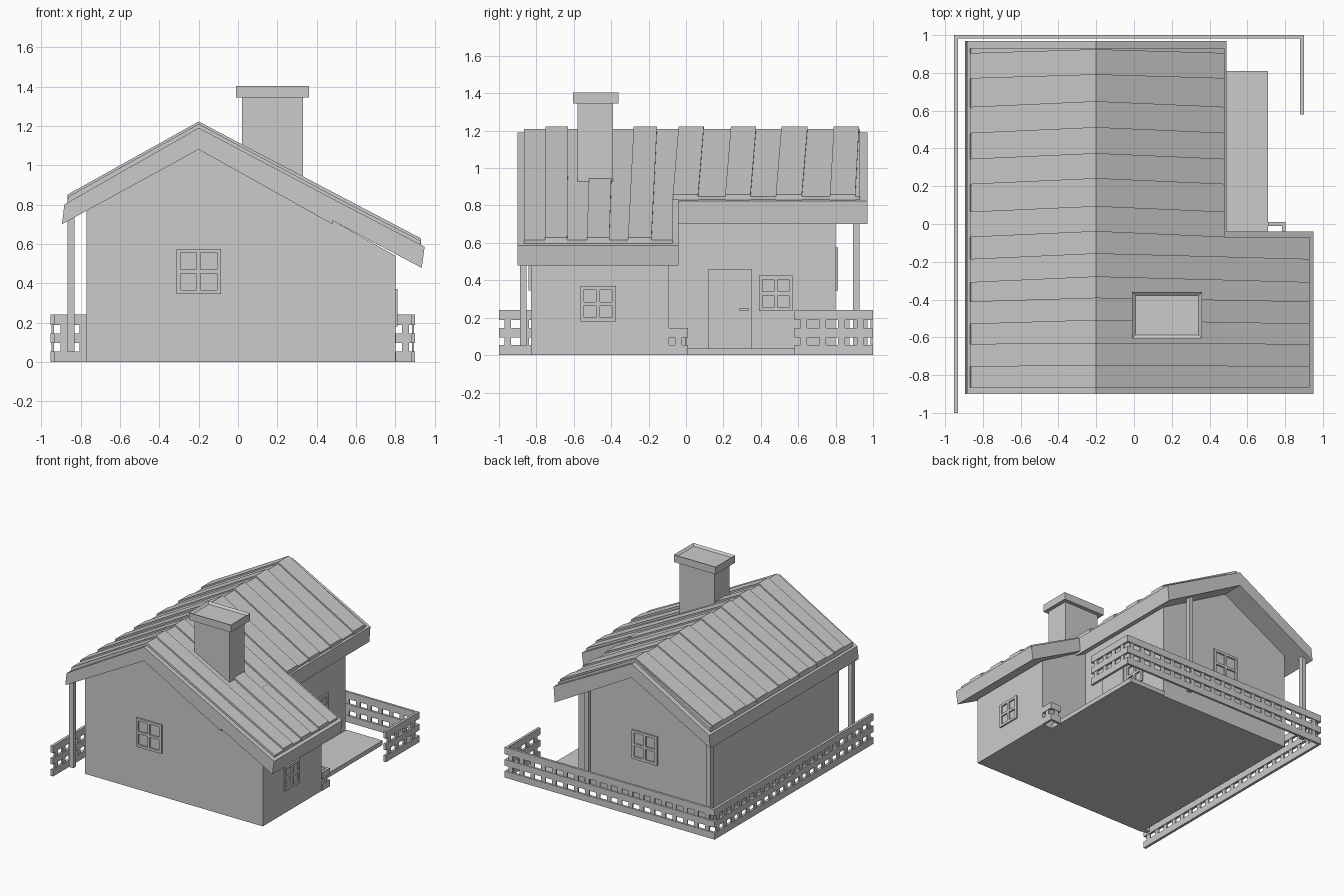
import bpy, bmesh

if "Cube" in bpy.data.objects:
    bpy.data.objects.remove(bpy.data.objects["Cube"])


def finish(name, bm):
    bmesh.ops.recalc_face_normals(bm, faces=bm.faces)
    me = bpy.data.meshes.new(name)
    bm.to_mesh(me)
    bm.free()
    ob = bpy.data.objects.new(name, me)
    bpy.context.collection.objects.link(ob)
    return ob


def add_box(bm, x0, x1, y0, y1, z0, z1):
    """Box given by its limits."""
    vs = bmesh.ops.create_cube(bm, size=1)["verts"]
    for v in vs:
        v.co.x = x1 if v.co.x > 0 else x0
        v.co.y = y1 if v.co.y > 0 else y0
        v.co.z = z1 if v.co.z > 0 else z0


def boxes(name, *lims):
    bm = bmesh.new()
    for l in lims:
        add_box(bm, *l)
    return finish(name, bm)


def loft(bm, a, b):
    """Closed solid between two matching polygons."""
    va = [bm.verts.new(p) for p in a]
    vb = [bm.verts.new(p) for p in b]
    n = len(va)
    bm.faces.new(va)
    bm.faces.new(vb[::-1])
    for i in range(n):
        bm.faces.new((va[i], vb[i], vb[(i + 1) % n], va[(i + 1) % n]))


def prism(name, profile, y0, y1):
    """Extrude an x-z profile along y."""
    bm = bmesh.new()
    loft(bm, [(x, y0, z) for x, z in profile], [(x, y1, z) for x, z in profile])
    return finish(name, bm)


# Walls
prism("main_walls", [(-.77, 0), (.39, 0), (.39, .77), (-.2, 1.085), (-.77, .775)], -.83, .80)
prism("wing_walls", [(.39, 0), (.80, 0), (.80, .54), (.39, .77)], -.83, -.09)

# Roof slabs
prism("main_roof", [(-.2, 1.19), (-.883, .80), (-.895, .70), (-.2, 1.08), (.48, .70), (.49, .825)], -.9, .97)
prism("wing_roof", [(.47, .836), (.949, .585), (.934, .478), (.47, .724)], -.9, -.04)

# Roof covering sheets, inset from the slab edges
prism("main_roof_sheet", [(-.2, 1.21), (-.863, .84), (-.87, .80), (-.2, 1.15), (.472, .80), (.478, .848)], -.865, .93)
prism("wing_roof_sheet", [(.46, .857), (.93, .615), (.925, .585), (.46, .81)], -.865, -.07)

# Raised, slightly slanting roof boards on both slopes
bm = bmesh.new()


def add_board(y0, y1, x_eave, z_eave, shift):
    def rect(x, z, s):
        return [(x, y0 + s, z - .03), (x, y1 + s, z - .03), (x, y1 + s, z), (x, y0 + s, z)]
    loft(bm, rect(-.2, 1.222, 0), rect(x_eave, z_eave, shift))


for y0, y1, shift in [(-.75, -.63, -.005), (-.51, -.39, -.02), (-.28, -.155, -.03),
                      (-.04, .095, -.03), (.24, .375, -.03), (.51, .65, -.03), (.79, .925, -.02)]:
    add_board(y0, y1, -.868, .85, shift)
    if y0 < -.1:
        add_board(y0, y1, .93, .628, shift)
    else:
        add_board(y0, y1, .48, .86, shift)
finish("roof_boards", bm)

# Chimney with a shallow sunken top
boxes("chimney_stack", (.02, .33, -.58, -.39, .85, 1.35))
cap = boxes("chimney_cap", (-.01, .36, -.605, -.36, 1.345, 1.403))
bm = bmesh.new()
bm.from_mesh(cap.data)
bm.normal_update()
top = [f for f in bm.faces if f.normal.z > .9]
bmesh.ops.inset_region(bm, faces=top, thickness=.025)
bmesh.ops.translate(bm, verts=top[0].verts, vec=(0, 0, -.015))
bm.to_mesh(cap.data)
bm.free()

# Porch deck
boxes("porch_deck", (.39, .71, -.09, .81, 0, .035))


# Windows: frame with a cross of glazing bars
def window(name, axis, face, side, u, z, w, h):
    t = .02
    d0, d1 = sorted((face - side * .01, face + side * .012))
    bars = [(u - w / 2, u - w / 2 + t, z - h / 2, z + h / 2),
            (u + w / 2 - t, u + w / 2, z - h / 2, z + h / 2),
            (u - t / 2, u + t / 2, z - h / 2 + t, z + h / 2 - t)]
    for zz in (z - h / 2 + t / 2, z, z + h / 2 - t / 2):
        bars.append((u - w / 2 + t, u + w / 2 - t, zz - t / 2, zz + t / 2))
    if axis == "y":
        boxes(name, *[(a, b, d0, d1, c, d) for a, b, c, d in bars])
    else:
        boxes(name, *[(d0, d1, a, b, c, d) for a, b, c, d in bars])


window("front_window", "y", -.83, -1, -.2, .46, .225, .23)
window("back_window", "y", .80, 1, -.2, .46, .225, .23)
window("wing_window", "x", .80, 1, -.47, .275, .19, .19)
window("porch_window", "x", .39, 1, .48, .33, .18, .19)

# Door and handle
boxes("door", (.38, .40, .12, .35, .035, .46))
boxes("door_handle", (.40, .415, .285, .335, .235, .248))

# Roof posts
for name, x, y, z in [("left_front_post", -.85, -.87, .74), ("left_back_post", -.85, .91, .74),
                      ("porch_post", .23, .91, .88)]:
    boxes(name, (x - .018, x + .018, y - .018, y + .018, .05, z))

# Fence: long rails with small spacer blocks between them
RAILS = [(0, .053), (.095, .145), (.187, .242)]


def fence(name, x0, x1, y0, y1, rails=RAILS):
    parts = [(x0, x1, y0, y1, a, b) for a, b in rails]
    along_x = x1 - x0 > y1 - y0
    lo, hi = (x0, x1) if along_x else (y0, y1)
    n = max(1, round((hi - lo) / .095))
    e = .004
    for (_, a), (b, _) in zip(rails, rails[1:]):
        for i in range(n):
            c = lo + (i + .5) * (hi - lo) / n
            if along_x:
                parts.append((c - .018, c + .018, y0 + e, y1 - e, a, b))
            else:
                parts.append((x0 + e, x1 - e, c - .018, c + .018, a, b))
    boxes(name, *parts)


fence("left_fence", -.953, -.932, -1, 1)
fence("back_fence", -.932, .90, .982, 1)
fence("right_fence", .88, .90, .58, .982)
fence("corner_fence_side", .783, .803, -.09, .01, RAILS[:2])
fence("corner_fence_end", .71, .783, -.01, .01, RAILS[:2])
